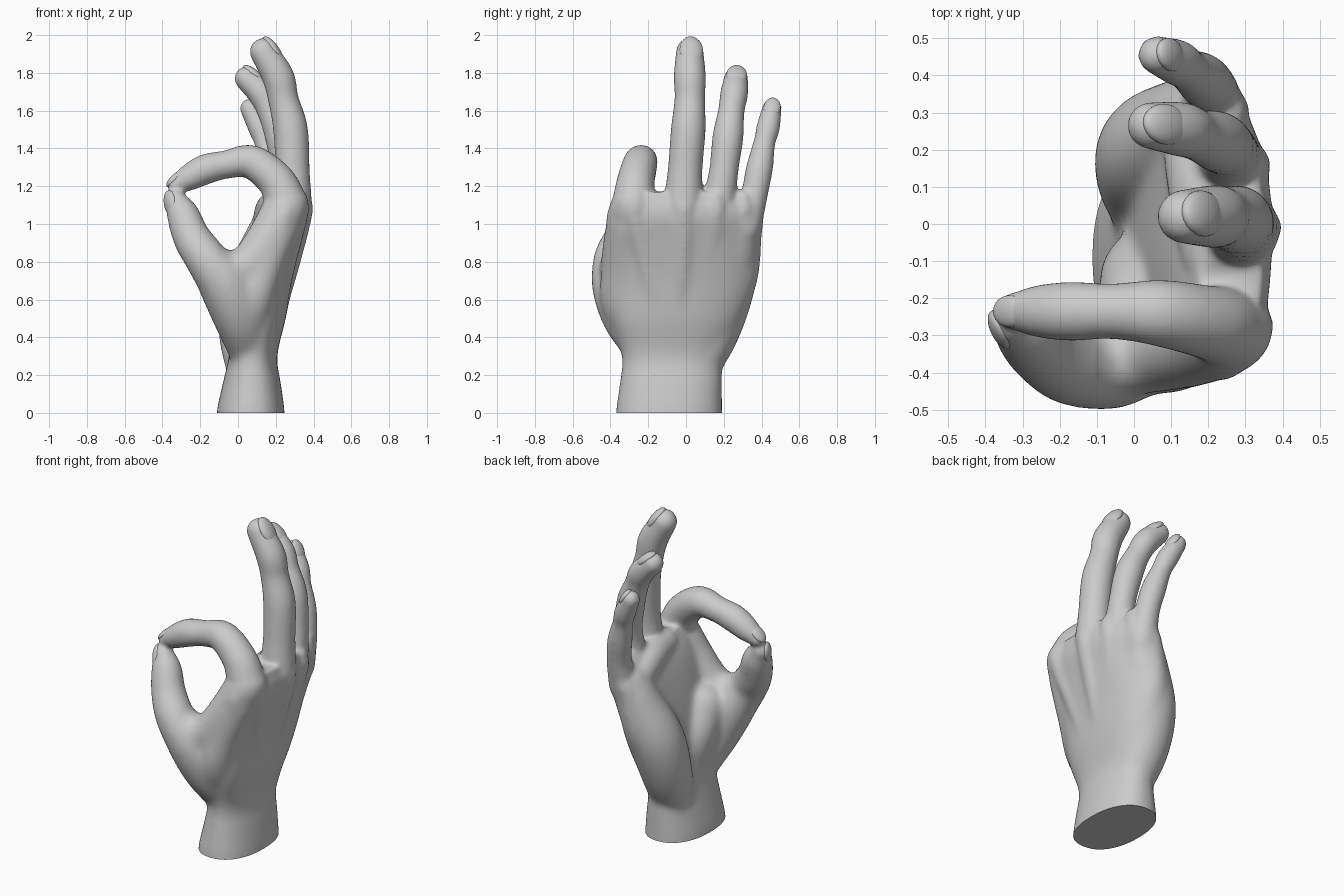
import bpy, bmesh, math
from mathutils import Vector, Matrix

if "Cube" in bpy.data.objects:
    bpy.data.objects.remove(bpy.data.objects["Cube"])

flesh = bmesh.new()


def loft(rings):
    """Skin a list of closed rings and cap both ends."""
    loops = [[flesh.verts.new(p) for p in ring] for ring in rings]
    n = len(loops[0])
    for a, b in zip(loops, loops[1:]):
        for i in range(n):
            j = (i + 1) % n
            flesh.faces.new((a[i], a[j], b[j], b[i]))
    flesh.faces.new(loops[0][::-1])
    flesh.faces.new(loops[-1])


def spline(pts, steps=8):
    """Smooth interpolation through points of any dimension."""
    p = [Vector(q) for q in pts]
    p = [2 * p[0] - p[1]] + p + [2 * p[-1] - p[-2]]
    out = []
    for a, b, c, d in zip(p, p[1:], p[2:], p[3:]):
        for k in range(steps):
            t = k / steps
            out.append(b + 0.5 * t * (c - a + t * (2 * a - 5 * b + 4 * c - d + t * (3 * (b - c) + d - a))))
    return out + [p[-2]]


def limb(pts, sides=24):
    """Tapered round limb through (x, y, z, radius) points with round ends."""
    path = spline(pts)
    pos = [q.to_3d() for q in path]
    rad = [q[3] for q in path]
    t0, t1 = (pos[1] - pos[0]).normalized(), (pos[-1] - pos[-2]).normalized()
    stations = []
    for k in range(6):
        a = math.radians(85 - 17 * k)
        stations.append((pos[0] - t0 * rad[0] * math.sin(a), rad[0] * math.cos(a), t0))
    for i in range(1, len(pos) - 1):
        stations.append((pos[i], rad[i], (pos[i + 1] - pos[i - 1]).normalized()))
    for k in range(6):
        a = math.radians(17 * k)
        stations.append((pos[-1] + t1 * rad[-1] * math.sin(a), rad[-1] * math.cos(a), t1))
    u = t0.orthogonal()
    rings = []
    for c, r, t in stations:
        u = (u - t * u.dot(t)).normalized()
        v = t.cross(u)
        rings.append([c + r * (math.cos(a) * u + math.sin(a) * v)
                      for a in (2 * math.pi * i / sides for i in range(sides))])
    loft(rings)


# wrist and palm: centre x, centre y, half thickness (x) and half width (y) by height
sections = [(.067, -.09, -.15, .18, .283), (.067, -.09, 0, .18, .282), (.073, -.08, .15, .155, .272),
            (.08, -.07, .3, .128, .27), (.115, -.045, .5, .138, .345), (.147, -.01, .7, .143, .39),
            (.195, -.01, .9, .143, .41), (.238, -.01, 1.05, .135, .41), (.26, -.04, 1.17, .09, .33)]
rings = []
for cx, cy, z, hx, hy in spline(sections, 5):
    ring = []
    for i in range(48):
        a = 2 * math.pi * i / 48
        c, s = math.cos(a), math.sin(a)
        x = cx + hx * math.copysign(abs(c) ** .88, c)
        y = cy + hy * math.copysign(abs(s) ** .88, s)
        ring.append((x - .35 * max(0, y) ** 2 * min(1, max(0, z)), y, z))
    rings.append(ring)
loft(rings)

# heel of the palm on the little finger side
limb([(.065, .03, .2, .12), (.045, .13, .42, .148), (.065, .2, .65, .16), (.14, .26, .87, .133), (.19, .28, 1.0, .115)])
# ball of the thumb
limb([(.06, -.13, .33, .10), (.04, -.14, .54, .13), (.04, -.22, .70, .135)])
# web between thumb and index finger, inner and outer layers
limb([(-.08, -.36, .74, .11), (.05, -.345, .78, .11), (.17, -.315, .93, .12), (.25, -.285, 1.08, .12)])
limb([(.06, -.25, .38, .09), (.07, -.33, .58, .12), (.13, -.325, .78, .12), (.22, -.30, 1.0, .12)])
# pads below the fingers
limb([(.22, -.08, 1.09, .095), (.19, .1, 1.07, .1), (.165, .28, .99, .095)])

digits = {
    "thumb": ([(.06, -.2, .3, .10), (.01, -.30, .5, .14), (-.065, -.355, .68, .145), (-.165, -.375, .81, .115),
               (-.245, -.333, .93, .099), (-.292, -.288, 1.05, .086), (-.332, -.262, 1.127, .060)], (-1, -.5, 0)),
    "index": ([(.26, -.28, 1.1, .115), (.2, -.265, 1.23, .10), (.07, -.24, 1.328, .090), (-.06, -.235, 1.315, .075),
               (-.17, -.235, 1.29, .080), (-.26, -.235, 1.245, .070), (-.325, -.235, 1.209, .050)], (0, 0, 1)),
    "middle": ([(.285, -.015, 1.1, .108), (.288, -.005, 1.28, .092), (.278, .012, 1.5, .092), (.24, .02, 1.66, .081),
                (.212, .02, 1.78, .085), (.135, .02, 1.912, .073)], (1, .2, .5)),
    "ring": ([(.25, .165, 1.06, .10), (.255, .197, 1.26, .078), (.225, .222, 1.46, .082), (.17, .24, 1.6, .070),
              (.125, .255, 1.69, .074), (.045, .265, 1.77, .064)], (1, .1, .5)),
    "little": ([(.205, .31, .98, .093), (.208, .36, 1.15, .072), (.183, .39, 1.3, .071), (.145, .415, 1.43, .058),
                (.115, .435, 1.51, .062), (.062, .455, 1.612, .052)], (1, .1, .5)),
}
for pts, _ in digits.values():
    limb(pts)

# tendon ridges and knuckles on the back of the hand
for y, x in ((-.27, .315), (-.01, .337), (.155, .308), (.3, .25)):
    limb([(.205, .4 * y - .03, .5, .04), (x - .054, .75 * y - .01, .78, .046), (x, y, 1.04, .057), (x, y, 1.13, .053)])

# fuse all the flesh into one skin
bmesh.ops.recalc_face_normals(flesh, faces=flesh.faces[:])
mesh = bpy.data.meshes.new("hand")
flesh.to_mesh(mesh)
flesh.free()
hand = bpy.data.objects.new("hand", mesh)
bpy.context.collection.objects.link(hand)


def bake():
    skin = bpy.data.meshes.new_from_object(hand.evaluated_get(bpy.context.evaluated_depsgraph_get()))
    hand.modifiers.clear()
    hand.data = skin
    return skin


remesh = hand.modifiers.new("fuse", 'REMESH')
remesh.mode = 'VOXEL'
remesh.voxel_size = .011
skin = bake()

# blend the palm strongly, the digits lightly
group = hand.vertex_groups.new(name="palm")
for v in skin.vertices:
    x, y, z = v.co
    w = min(1, max(0, (1.12 - z) / .15))
    if x < -.1:
        w *= min(1, max(0, (.85 - z) / .1))
    if w > 0:
        group.add([v.index], w, 'REPLACE')
for iterations, vg in ((10, ""), (40, "palm")):
    smooth = hand.modifiers.new("soften", 'SMOOTH')
    smooth.factor = .5
    smooth.iterations = iterations
    smooth.vertex_group = vg
skin = bake()

# flat cut at the wrist
bm = bmesh.new()
bm.from_mesh(skin)
bmesh.ops.bisect_plane(bm, geom=bm.verts[:] + bm.edges[:] + bm.faces[:], plane_co=(0, 0, 0),
                       plane_no=(0, 0, 1), clear_inner=True)
bmesh.ops.contextual_create(bm, geom=[e for e in bm.edges if e.is_boundary])
bmesh.ops.recalc_face_normals(bm, faces=bm.faces[:])
bm.to_mesh(skin)
bm.free()
skin.shade_smooth()
skin.set_sharp_from_angle(angle=math.radians(50))

# nails: flattened caps sunk into each fingertip
for name, (pts, back) in digits.items():
    a, b = Vector(pts[-2]), Vector(pts[-1])
    r = b[3] * 1.08
    d = (b - a).to_3d().normalized()
    n = Vector(back)
    n = (n - d * n.dot(d)).normalized()
    tilt = (d - n * (a[3] - b[3]) / (b - a).to_3d().length).normalized()
    n = (n - tilt * n.dot(tilt)).normalized()
    side = n.cross(tilt)
    frame = Matrix((side * r * .80, tilt * r * 1.1, n * r * .42)).transposed().to_4x4()
    frame.translation = b.to_3d() - d * r * .28 + n * r * .60
    bm = bmesh.new()
    bmesh.ops.create_uvsphere(bm, u_segments=24, v_segments=14, radius=1, matrix=frame)
    me = bpy.data.meshes.new(name + "_nail")
    bm.to_mesh(me)
    bm.free()
    me.shade_smooth()
    bpy.context.collection.objects.link(bpy.data.objects.new(name + "_nail", me))
